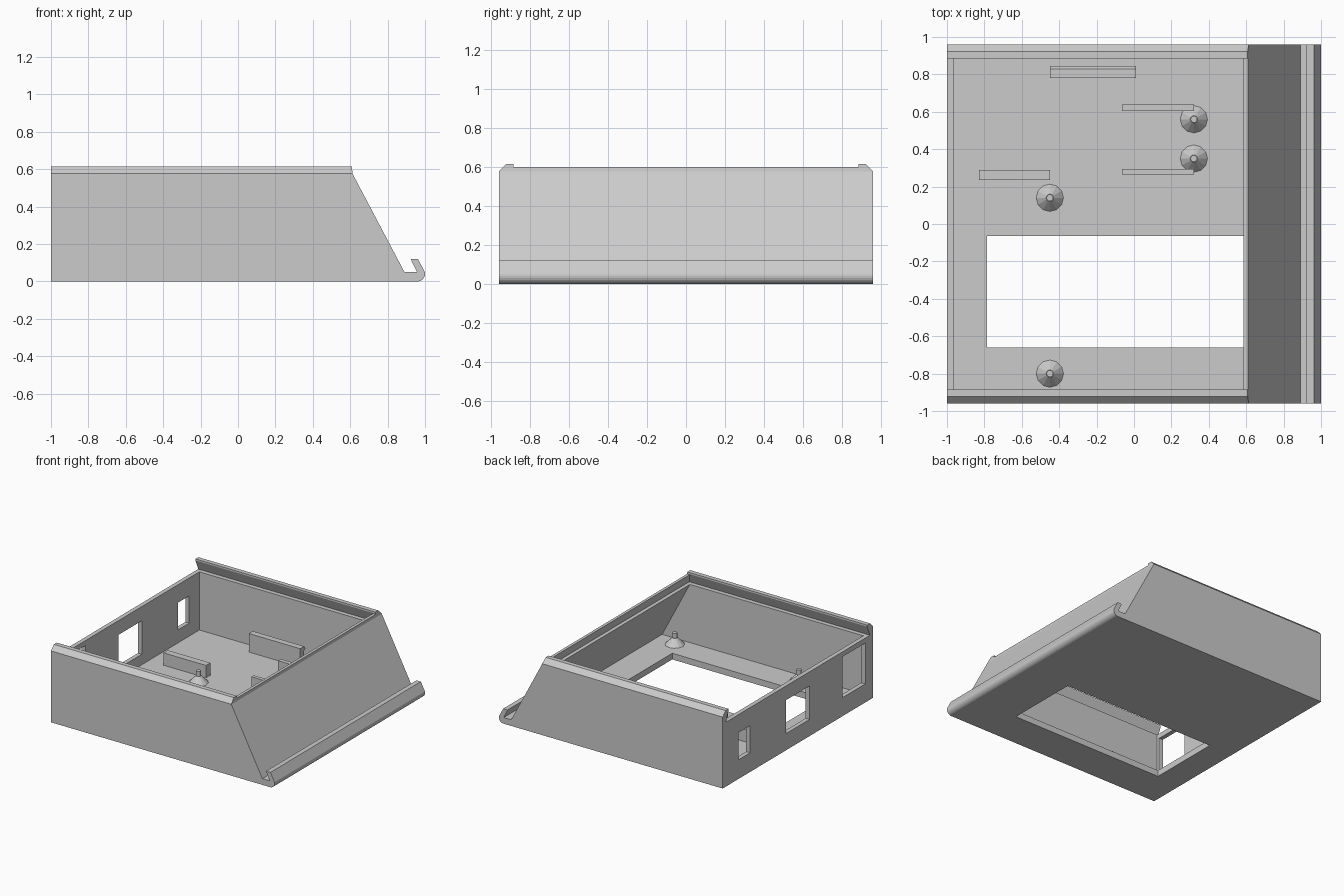
import bpy, bmesh, math
from mathutils import Matrix, Vector

if "Cube" in bpy.data.objects:
    bpy.data.objects.remove(bpy.data.objects["Cube"])

grey = bpy.data.materials.new("plain_grey")
grey.use_nodes = True
colour = (0.6, 0.6, 0.6, 1)
grey.diffuse_color = colour
grey.node_tree.nodes["Principled BSDF"].inputs["Base Color"].default_value = colour


def finish(name, bm):
    bmesh.ops.recalc_face_normals(bm, faces=bm.faces[:])
    mesh = bpy.data.meshes.new(name)
    bm.to_mesh(mesh)
    bm.free()
    mesh.materials.append(grey)
    ob = bpy.data.objects.new(name, mesh)
    bpy.context.collection.objects.link(ob)
    return ob


def loft(name, ring_a, ring_b):
    """Solid between two matching rings of points."""
    bm = bmesh.new()
    a = [bm.verts.new(p) for p in ring_a]
    b = [bm.verts.new(p) for p in ring_b]
    bm.faces.new(a)
    bm.faces.new(b[::-1])
    for i in range(len(a)):
        j = (i + 1) % len(a)
        bm.faces.new((a[i], b[i], b[j], a[j]))
    return finish(name, bm)


def along_y(name, xz, y0, y1):
    return loft(name, [(x, y0, z) for x, z in xz], [(x, y1, z) for x, z in xz])


def along_x(name, yz, x0, x1):
    return loft(name, [(x0, y, z) for y, z in yz], [(x1, y, z) for y, z in yz])


def rect(x0, x1, y0, y1, z):
    return [(x0, y0, z), (x1, y0, z), (x1, y1, z), (x0, y1, z)]


def box(name, x0, x1, y0, y1, z0, z1):
    return loft(name, rect(x0, x1, y0, y1, z0), rect(x0, x1, y0, y1, z1))


def cut(target, cutter):
    mod = target.modifiers.new("cut", 'BOOLEAN')
    mod.operation = 'DIFFERENCE'
    mod.solver = 'EXACT'
    mod.object = cutter
    bpy.context.view_layer.objects.active = target
    bpy.ops.object.modifier_apply(modifier=mod.name)
    bpy.data.objects.remove(cutter)


W = 0.96        # half width
IN = 0.885      # inner half width
FLOOR = 0.05
LEDGE = 0.52    # seat of the sliding lid
TOP = 0.615

# Tray outline with the sloped end and the rolled hook
curl = [(0.96 + 0.04 * math.sin(a), 0.04 - 0.04 * math.cos(a))
        for a in (math.radians(15 * i) for i in range(8))]
outline = [(-1, 0)] + curl + [(0.962, 0.12), (0.923, 0.12), (0.957, FLOOR),
                              (0.89, FLOOR), (0.613, 0.575), (0.608, TOP), (-1, TOP)]
tray = along_y("tray", outline, -W, W)

# Hollow interior, parallel to the sloped end
cut(tray, along_y("cavity", [(-0.965, FLOOR), (0.833, FLOOR), (0.585, LEDGE),
                             (0.558, 0.57), (-0.965, 0.57)], -IN, IN))

# Dovetail slot for the lid, open at the straight end
cut(tray, loft("lid_slot", rect(-1.1, 0.615, -0.92, 0.92, LEDGE),
               rect(-1.1, 0.585, -IN, IN, 0.602)))
cut(tray, box("lid_opening", -1.1, 0.75, -IN, IN, 0.598, 0.7))

# Bevelled outer edge of both rails
for s in (-1, 1):
    cut(tray, along_x("rail_bevel", [(s * 0.96, 0.577), (s * 0.922, TOP), (s * 0.9, 0.637),
                                     (s * 1.05, 0.637), (s * 1.05, 0.487)], -1.1, 0.8))

# Opening in the floor
cut(tray, box("floor_opening", -0.785, 0.585, -0.66, -0.065, -0.1, 0.1))

# Sockets in the straight end
for y0, y1, z0, z1 in ((0.61, 0.755, 0.155, 0.375), (-0.15, 0.15, 0.135, 0.405),
                       (-0.86, -0.57, 0.15, 0.48)):
    cut(tray, box("socket", -1.1, -0.9, y0, y1, z0, z1))

# Ribs and the clip on the floor
SINK = FLOOR - 0.01
box("rib_end", -0.83, -0.45, 0.235, 0.29, SINK, 0.15)
box("rib_back", -0.065, 0.32, 0.605, 0.64, SINK, 0.15)
box("rib_middle", -0.065, 0.32, 0.265, 0.295, SINK, 0.15)
along_x("clip", [(0.78, SINK), (0.83, SINK), (0.83, 0.165), (0.845, 0.18),
                 (0.83, 0.2), (0.78, 0.2)], -0.45, 0.01)


# Conical standoffs with a locating peg
def standoff(name, x, y):
    bm = bmesh.new()
    for r0, r1, z0, z1 in ((0.075, 0.02, FLOOR - 0.002, 0.105), (0.018, 0.018, 0.1, 0.145)):
        bmesh.ops.create_cone(bm, cap_ends=True, segments=12, radius1=r0, radius2=r1,
                              depth=z1 - z0,
                              matrix=Matrix.Translation(Vector((x, y, (z0 + z1) / 2))))
    finish(name, bm)


for i, (x, y) in enumerate(((-0.45, 0.14), (-0.45, -0.8), (0.66, 0.14), (0.66, -0.8),
                            (0.32, 0.56), (0.32, 0.35))):
    standoff(f"standoff_{i + 1}", x, y)
